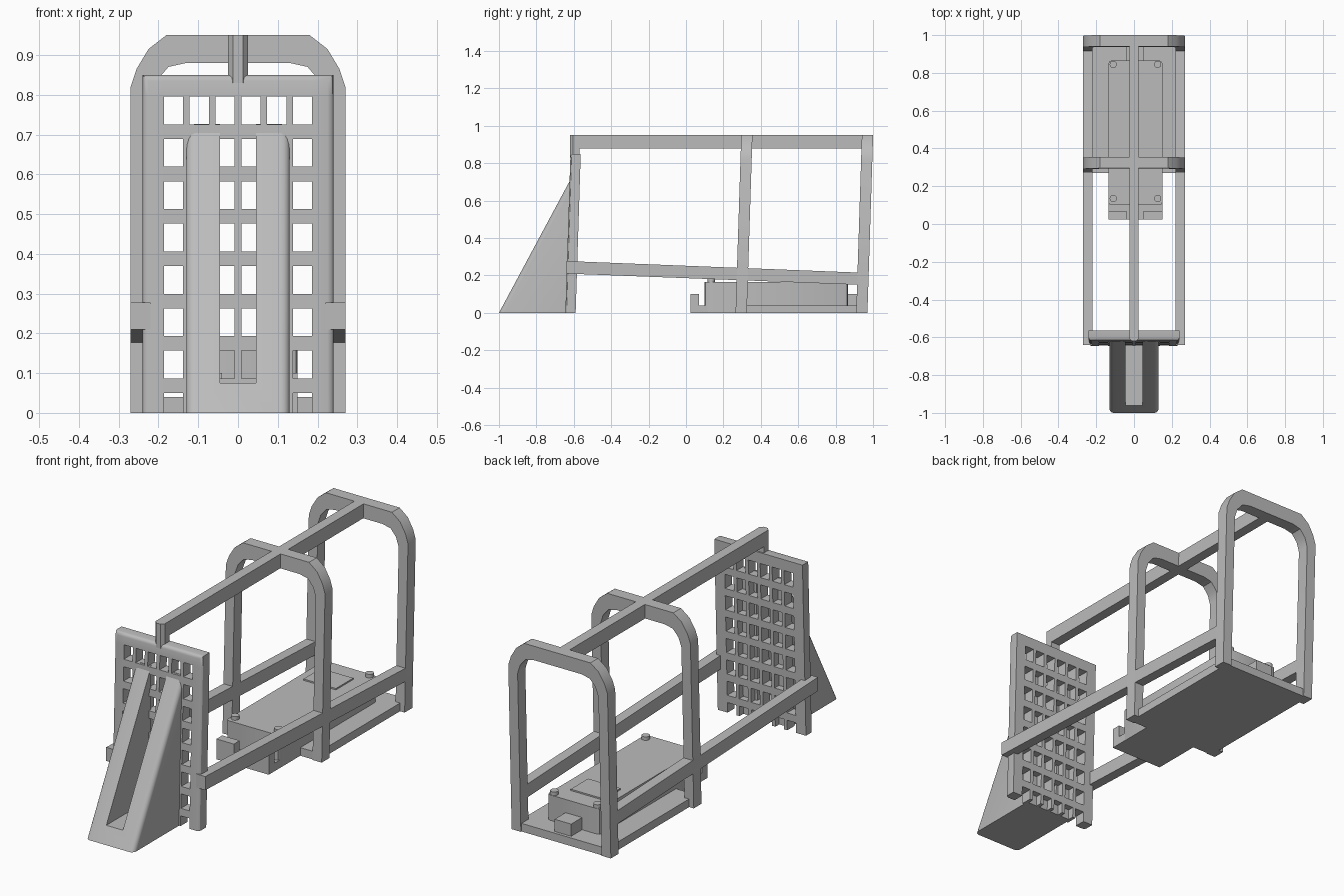
import bpy, bmesh
from mathutils import Matrix

cube = bpy.data.objects.get("Cube")
if cube:
    bpy.data.objects.remove(cube, do_unlink=True)

grey = bpy.data.materials.new("plain grey")
grey.use_nodes = True
GREY = (0.5, 0.5, 0.5, 1)
grey.diffuse_color = GREY
grey.node_tree.nodes["Principled BSDF"].inputs["Base Color"].default_value = GREY

LEAN = 0.032  # backward lean of the upright parts, y per z


def finish(bm, name, lean=False):
    if lean:
        for v in bm.verts:
            v.co.y += LEAN * v.co.z
    bmesh.ops.recalc_face_normals(bm, faces=bm.faces)
    mesh = bpy.data.meshes.new(name)
    bm.to_mesh(mesh)
    bm.free()
    mesh.materials.append(grey)
    ob = bpy.data.objects.new(name, mesh)
    bpy.context.collection.objects.link(ob)
    return ob


def extrude(bm, faces, offset):
    res = bmesh.ops.extrude_face_region(bm, geom=faces)
    verts = [g for g in res["geom"] if isinstance(g, bmesh.types.BMVert)]
    bmesh.ops.translate(bm, verts=verts, vec=offset)


def prism(points, offset):
    """Solid made by sweeping a flat outline along an offset."""
    bm = bmesh.new()
    face = bm.faces.new([bm.verts.new(p) for p in points])
    extrude(bm, [face], offset)
    return bm


def box(name, x0, x1, y0, y1, z0, z1):
    pts = [(x0, y0, z0), (x1, y0, z0), (x1, y1, z0), (x0, y1, z0)]
    return finish(prism(pts, (0, 0, z1 - z0)), name)


# Hoops: rounded arches leaning slightly back
outer = [(.27, 0), (.27, .82), (.255, .865), (.225, .915), (.18, .95)]
inner = [(.22, 0), (.22, .79), (.205, .835), (.175, .87), (.13, .88)]


def hoop(name, y):
    bm = bmesh.new()
    loops = []
    for half in (outer, inner):
        path = half + [(-x, z) for x, z in reversed(half)]
        loops.append([bm.verts.new((x, y, z)) for x, z in path])
    a, b = loops
    faces = [bm.faces.new((a[i], a[i + 1], b[i + 1], b[i])) for i in range(len(a) - 1)]
    extrude(bm, faces, (0, .06, 0))
    finish(bm, name, lean=True)


hoop("middle_hoop", .265)
hoop("rear_hoop", .91)

# Top rail with its drop post above the panel
rail = prism([(-.025, -.6, .88), (.025, -.6, .88), (.025, -.6, .95), (-.025, -.6, .95)],
             (0, 1.59, 0))
finish(rail, "top_rail")
post = prism([(-.025, -.57, .83), (.025, -.57, .83), (.025, -.605, .83),
              (.012, -.62, .83), (-.012, -.62, .83), (-.025, -.605, .83)], (0, 0, .12))
finish(post, "front_post")

# Side rails sloping down to the rear
for side, sign in (("left", 1), ("right", -1)):
    pts = [(.22 * sign, y, z) for y, z in
           ((-.64, .21), (.93, .15), (.93, .215), (-.64, .277))]
    finish(prism(pts, (.05 * sign, 0, 0)), side + "_side_rail")

# Grid panel: a sheet of cells with the holes left out, open along the foot
xs = [-.24]
for k in range(6):
    c = (k - 2.5) * .065
    xs += [c - .024, c + .024]
xs.append(.24)
zs = [0, .05]
for k in range(1, 8):
    top = .05 + k * .1065
    zs += [top - .07, top]
zs.append(.85)

bm = bmesh.new()
grid = [[bm.verts.new((x, -.59, z)) for x in xs] for z in zs]
cells = []
for j in range(len(zs) - 1):
    for i in range(len(xs) - 1):
        if i % 2 and j % 2 == 0:
            continue
        cells.append(bm.faces.new((grid[j][i], grid[j][i + 1],
                                   grid[j + 1][i + 1], grid[j + 1][i])))
extrude(bm, cells, (0, -.055, 0))
bmesh.ops.delete(bm, geom=[v for v in bm.verts if not v.link_faces], context="VERTS")


def on_front_rim(e):
    a, b = (v.co for v in e.verts)
    if max(a.y, b.y) > -.64:
        return False
    return min(a.z, b.z) > .849 or (abs(a.x) > .239 and abs(b.x) > .239)


bmesh.ops.bevel(bm, geom=[e for e in bm.edges if on_front_rim(e)],
                offset=.015, segments=3, profile=.5, affect="EDGES")
finish(bm, "grid_panel", lean=True)

# Sloped front wedge with a slot through the middle
bm = prism([(-.13, -1, 0), (-.13, -.62, 0), (-.13, -.61, .727)], (.26, 0, 0))
slope = [e for e in bm.edges
         if abs(e.verts[0].co.x - e.verts[1].co.x) < .01
         and min(v.co.y for v in e.verts) < -.99
         and max(v.co.z for v in e.verts) > .5]
bmesh.ops.bevel(bm, geom=slope, offset=.022, segments=4, profile=.5, affect="EDGES")
wedge = finish(bm, "front_wedge")
cutter = box("slot_cutter", -.045, .045, -1.2, -.4, .075, 1)
cutter.hide_render = True
cutter.hide_viewport = True
cut = wedge.modifiers.new("slot", "BOOLEAN")
cut.operation = "DIFFERENCE"
cut.solver = "EXACT"
cut.object = cutter

# Base plate and the housing on it
box("base_plate", -.245, .245, .27, .965, 0, .04)
bm = prism([(-.135, .1, .002), (.15, .1, .002), (.15, .865, .002), (-.135, .865, .002)],
           (0, 0, .163))
upright = [e for e in bm.edges if abs(e.verts[0].co.z - e.verts[1].co.z) > .1]
bmesh.ops.bevel(bm, geom=upright, offset=.015, segments=2, profile=.5, affect="EDGES")
finish(bm, "housing")
box("housing_foot", -.135, .15, .025, .275, 0, .04)
box("left_lip", .05, .15, .025, .07, .04, .1)
box("right_lip", -.135, -.04, .025, .07, .04, .1)
box("rear_tab", -.04, .05, .85, .95, .04, .1)
box("raised_cover", -.092, .085, .64, .775, .16, .172)

# Bolt heads in the housing corners
for i, (x, y) in enumerate(((-.11, .135), (.125, .135), (-.11, .845), (.125, .845))):
    bm = bmesh.new()
    bmesh.ops.create_cone(bm, cap_ends=True, segments=16, radius1=.019, radius2=.019,
                          depth=.025, matrix=Matrix.Translation((x, y, .17)))
    finish(bm, "bolt_%d" % (i + 1))

# Smooth the rounded edges only
for ob in bpy.context.scene.objects:
    ob.select_set(ob.type == "MESH" and not ob.hide_viewport)
bpy.context.view_layer.objects.active = wedge
bpy.ops.object.shade_smooth_by_angle()
